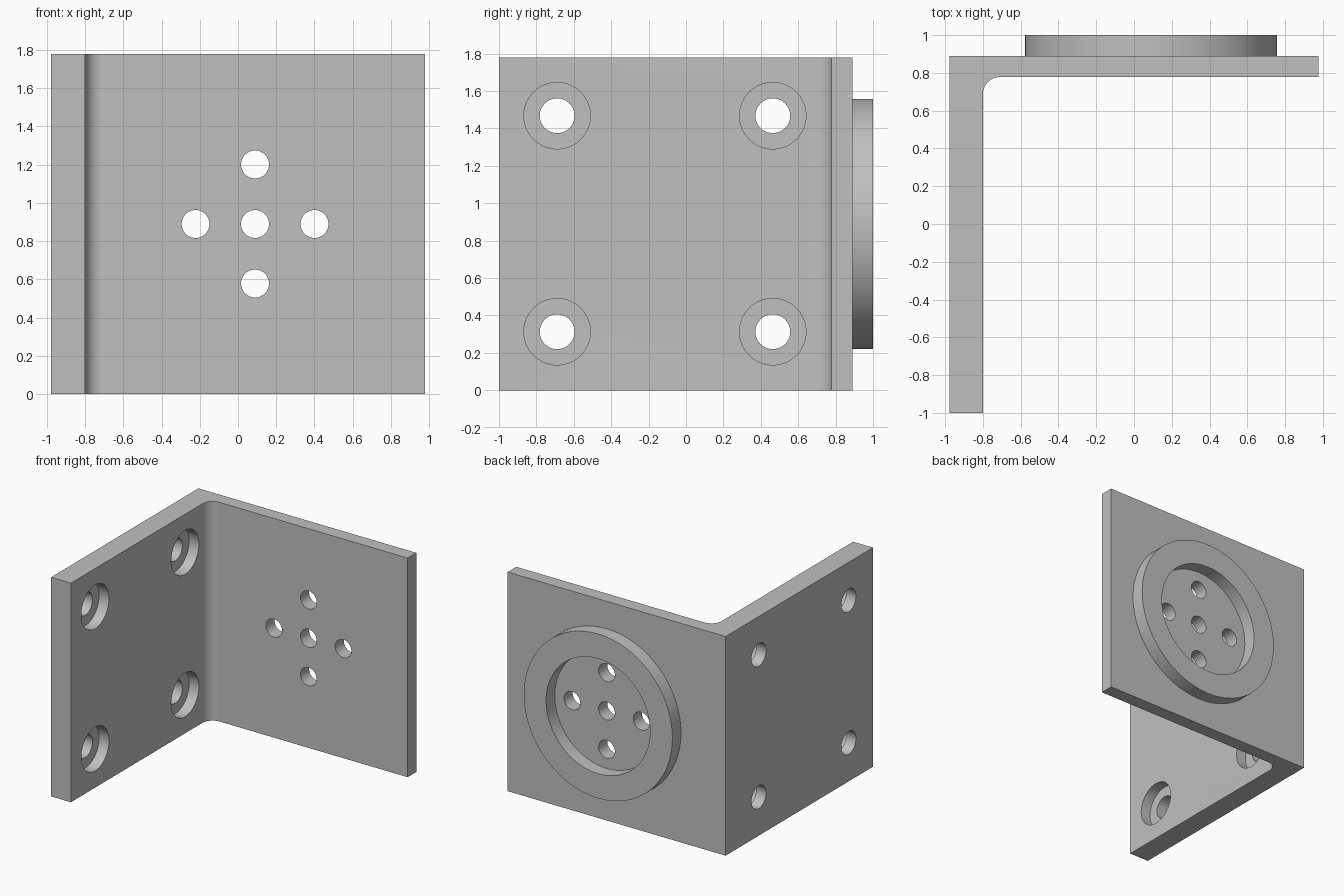
import bpy, bmesh, math
from mathutils import Matrix, Vector

if "Cube" in bpy.data.objects:
    bpy.data.objects.remove(bpy.data.objects["Cube"], do_unlink=True)

HEIGHT = 1.778
HALF_X = 0.978
SIDE_IN = -0.8       # inner face of the side plate
BACK_IN = 0.778      # inner face of the back plate
BACK_OUT = 0.889
FILLET = 0.09
HUB = Vector((0.089, 0, HEIGHT / 2))

grey = bpy.data.materials.new("machined grey")
grey.use_nodes = True
colour = (0.53, 0.53, 0.53, 1)
grey.diffuse_color = colour
grey.node_tree.nodes["Principled BSDF"].inputs["Base Color"].default_value = colour


def add_object(name, bm):
    bmesh.ops.recalc_face_normals(bm, faces=bm.faces[:])
    mesh = bpy.data.meshes.new(name)
    bm.to_mesh(mesh)
    bm.free()
    mesh.materials.append(grey)
    obj = bpy.data.objects.new(name, mesh)
    bpy.context.collection.objects.link(obj)
    return obj


def activate(obj):
    bpy.ops.object.select_all(action='DESELECT')
    obj.select_set(True)
    bpy.context.view_layer.objects.active = obj


def drill(obj, axis, radius, centre, length):
    """Cut a round hole along the x or y axis."""
    turn = Matrix.Rotation(math.pi / 2, 4, 'Y' if axis == 'x' else 'X')
    bm = bmesh.new()
    bmesh.ops.create_cone(bm, cap_ends=True, segments=40, radius1=radius, radius2=radius,
                          depth=length, matrix=Matrix.Translation(centre) @ turn)
    cutter = add_object("hole_cutter", bm)
    cutter.hide_render = True
    activate(obj)
    mod = obj.modifiers.new("hole", 'BOOLEAN')
    mod.operation = 'DIFFERENCE'
    mod.solver = 'EXACT'
    mod.object = cutter
    bpy.ops.object.modifier_apply(modifier=mod.name)
    bpy.data.objects.remove(cutter, do_unlink=True)


# L-shaped bracket: profile with a rounded inner corner, extruded upward
profile = [(-HALF_X, -1), (SIDE_IN, -1)]
for i in range(13):
    a = math.pi - i * math.pi / 24
    profile.append((SIDE_IN + FILLET + FILLET * math.cos(a),
                    BACK_IN - FILLET + FILLET * math.sin(a)))
profile += [(HALF_X, BACK_IN), (HALF_X, BACK_OUT), (-HALF_X, BACK_OUT)]
bm = bmesh.new()
base = bm.faces.new([bm.verts.new((x, y, 0)) for x, y in profile])
top = bmesh.ops.extrude_face_region(bm, geom=[base])
bmesh.ops.translate(bm, vec=(0, 0, HEIGHT),
                    verts=[v for v in top["geom"] if isinstance(v, bmesh.types.BMVert)])
bracket = add_object("angle_bracket", bm)

# Counterbored mounting holes in the side plate
for y in (-0.689, 0.464):
    for z in (0.313, 1.468):
        drill(bracket, 'x', 0.178, Vector((-0.689, y, z)), 0.4)
        drill(bracket, 'x', 0.093, Vector((-0.9, y, z)), 0.5)

# Cross of five holes in the back plate
for dx, dz in ((0, 0), (1, 0), (-1, 0), (0, 1), (0, -1)):
    drill(bracket, 'y', 0.073, HUB + Vector((dx * 0.311, 0.83, dz * 0.311)), 0.5)

# Raised locating ring: rectangular section spun about the hub axis
bm = bmesh.new()
section = [bm.verts.new((HUB.x + r, y, HUB.z))
           for r, y in ((0.467, BACK_OUT), (0.667, BACK_OUT), (0.667, 1), (0.467, 1))]
edges = [bm.edges.new((section[i], section[(i + 1) % 4])) for i in range(4)]
bmesh.ops.spin(bm, geom=section + edges, cent=HUB, axis=(0, 1, 0),
               angle=math.tau, steps=64, use_merge=True)
bmesh.ops.remove_doubles(bm, verts=bm.verts[:], dist=0.0001)
ring = add_object("locating_ring", bm)

for obj in (bracket, ring):
    activate(obj)
    bpy.ops.object.shade_smooth_by_angle(angle=math.radians(30))
